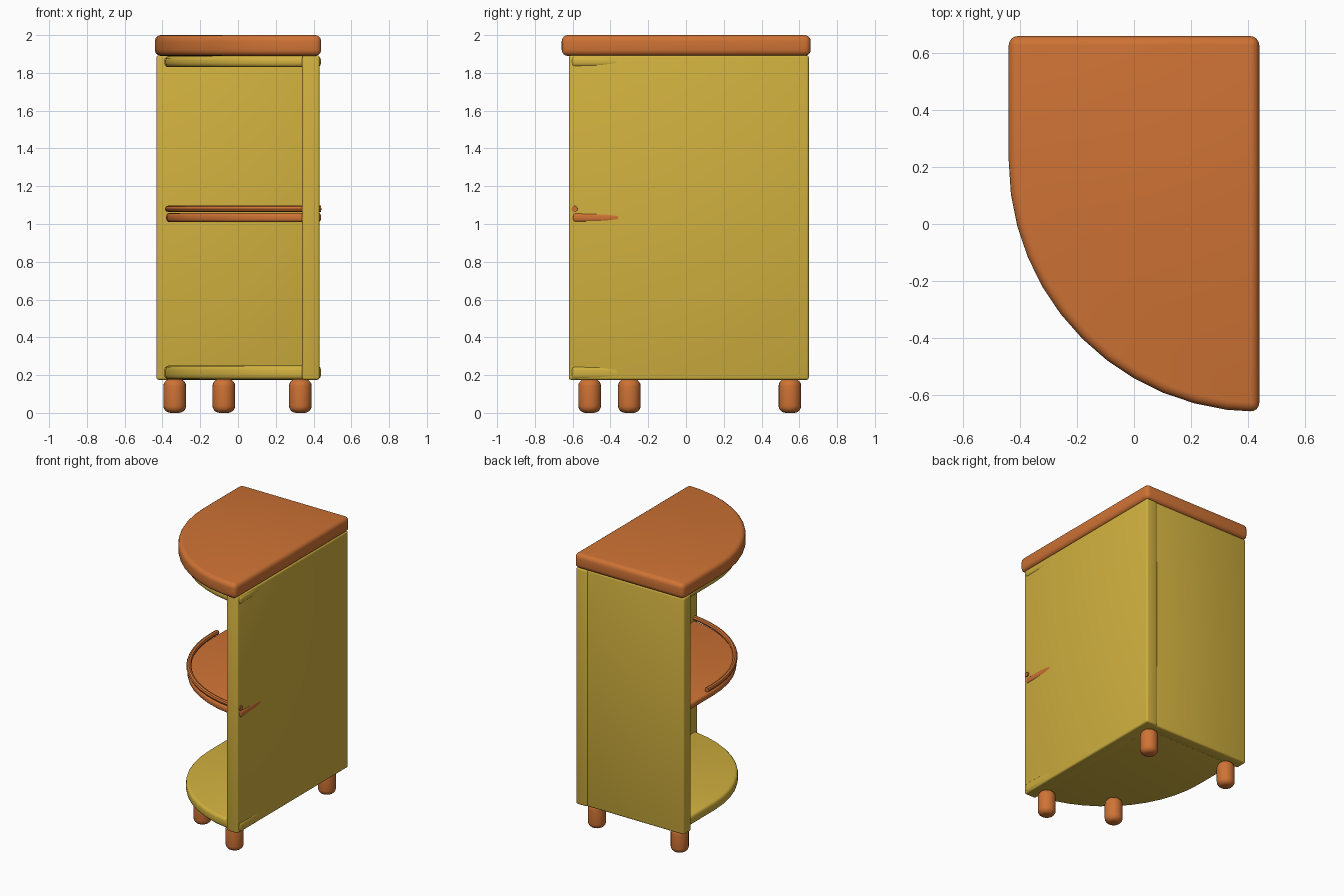
import bpy, bmesh, math

if "Cube" in bpy.data.objects:
    bpy.data.objects.remove(bpy.data.objects["Cube"])


def material(name, rgb):
    m = bpy.data.materials.new(name)
    m.diffuse_color = (*rgb, 1)
    m.use_nodes = True
    m.node_tree.nodes["Principled BSDF"].inputs["Base Color"].default_value = m.diffuse_color
    return m


YELLOW = material("yellow paint", (0.64, 0.44, 0.05))
ORANGE = material("orange wood", (0.62, 0.17, 0.035))
CX, CY = 0.44, 0.22          # centre of the quarter-round front


def arc(r, n=12):
    """Quarter arc from the left side round to the front."""
    return [(CX - r * math.cos(t), CY - r * math.sin(t))
            for t in (math.pi / 2 * i / n for i in range(n + 1))]


def slab(name, outline, z0, z1, mat, bevel, segments=3):
    """Extrude a plan outline and round its edges."""
    bm = bmesh.new()
    face = bm.faces.new([bm.verts.new((x, y, z0)) for x, y in outline])
    ext = bmesh.ops.extrude_face_region(bm, geom=[face])
    for v in ext["geom"]:
        if isinstance(v, bmesh.types.BMVert):
            v.co.z = z1
    bmesh.ops.recalc_face_normals(bm, faces=bm.faces)
    sharp = [e for e in bm.edges if e.calc_face_angle(0) > math.radians(30)]
    bmesh.ops.bevel(bm, geom=sharp, offset=bevel, segments=segments,
                    profile=0.5, affect='EDGES', clamp_overlap=True)
    me = bpy.data.meshes.new(name)
    bm.to_mesh(me)
    bm.free()
    return finish(bpy.data.objects.new(name, me), mat)


def finish(ob, mat):
    if ob.name not in bpy.context.scene.collection.objects:
        bpy.context.scene.collection.objects.link(ob)
    ob.data.materials.append(mat)
    bpy.ops.object.select_all(action='DESELECT')
    ob.select_set(True)
    bpy.context.view_layer.objects.active = ob
    bpy.ops.object.shade_smooth_by_angle(angle=math.radians(35))
    return ob


def box(x0, x1, y0, y1):
    return [(x0, y0), (x1, y0), (x1, y1), (x0, y1)]


# Worktop with a straight back and right side
slab("worktop", [(-0.44, 0.66)] + arc(0.88) + [(0.44, 0.66)],
     1.89, 2.0, ORANGE, 0.032, 4)

# Two upright panels
slab("side_panel", box(0.34, 0.432, -0.62, 0.65), 0.175, 1.893, YELLOW, 0.012)
slab("back_panel", box(-0.432, 0.36, 0.555, 0.643), 0.175, 1.893, YELLOW, 0.012)


# Shelves, whose front corners just pierce the side panel
def shelf(name, r, z0, z1, mat, bevel):
    slab(name, [(CX - r, 0.60)] + arc(r) + [(0.40, 0.60)], z0, z1, mat, bevel)


shelf("bottom_shelf", 0.83, 0.177, 0.25, YELLOW, 0.022)
shelf("top_shelf", 0.83, 1.83, 1.889, YELLOW, 0.022)
shelf("middle_shelf", 0.82, 1.01, 1.058, ORANGE, 0.016)

# Guard rail along the middle shelf
R = 0.81
path = [(CX - R, 0.29)] + arc(R, 16)
cu = bpy.data.curves.new("guard_rail", 'CURVE')
cu.dimensions = '3D'
cu.bevel_depth = 0.017
cu.bevel_resolution = 2
cu.use_fill_caps = True
sp = cu.splines.new('POLY')
sp.points.add(len(path) - 1)
for p, (x, y) in zip(sp.points, path):
    p.co = (x, y, 1.08, 1)
rail = bpy.data.objects.new("guard_rail", cu)
bpy.context.scene.collection.objects.link(rail)
bpy.ops.object.select_all(action='DESELECT')
rail.select_set(True)
bpy.context.view_layer.objects.active = rail
bpy.ops.object.convert(target='MESH')
finish(bpy.context.view_layer.objects.active, ORANGE)

# Four rounded feet
feet = {"back_right_foot": (0.33, 0.55), "back_left_foot": (-0.335, 0.55),
        "front_right_foot": (0.33, -0.51), "front_left_foot": (-0.075, -0.30)}
for name, (x, y) in feet.items():
    ring = [(x + 0.06 * math.cos(2 * math.pi * i / 20),
             y + 0.06 * math.sin(2 * math.pi * i / 20)) for i in range(20)]
    slab(name, ring, 0.0, 0.18, ORANGE, 0.038, 5)
